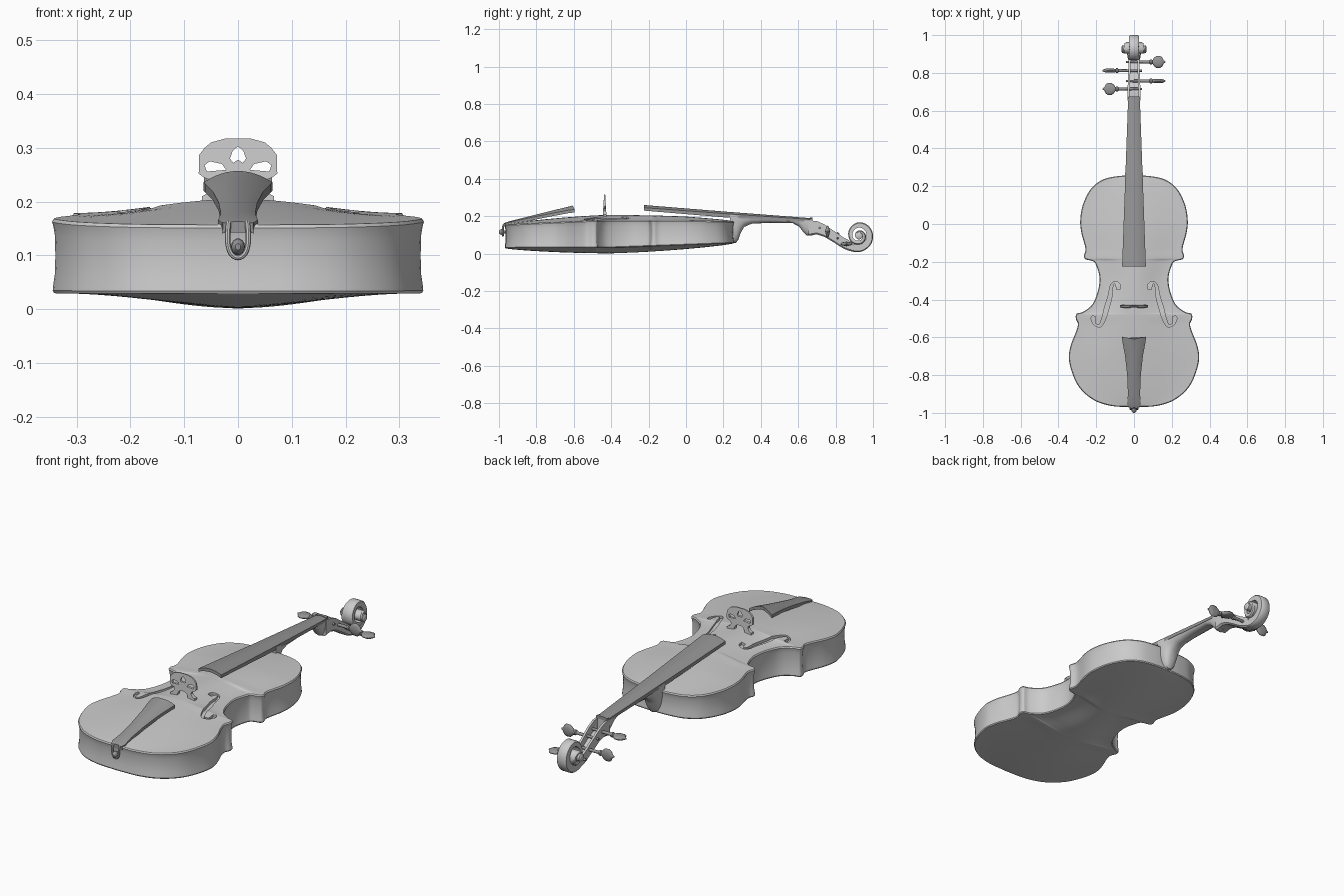
import bpy, bmesh, math
from mathutils import Vector

if "Cube" in bpy.data.objects:
    bpy.data.objects.remove(bpy.data.objects["Cube"])

dark = bpy.data.materials.new("dark_wood")
dark.diffuse_color = (0.3, 0.3, 0.3, 1)
dark.use_nodes = True
dark.node_tree.nodes["Principled BSDF"].inputs["Base Color"].default_value = dark.diffuse_color


def smooth(obj, angle=40):
    bpy.ops.object.select_all(action='DESELECT')
    obj.select_set(True)
    bpy.context.view_layer.objects.active = obj
    bpy.ops.object.shade_smooth_by_angle(angle=math.radians(angle))


def loft(name, rows, caps=True, mat=None, angle=40):
    """Skin a list of closed rings."""
    bm = bmesh.new()
    rings = [[bm.verts.new(p) for p in row] for row in rows]
    n = len(rows[0])
    for a, b in zip(rings, rings[1:]):
        for i in range(n):
            j = (i + 1) % n
            bm.faces.new((a[i], a[j], b[j], b[i]))
    if caps:
        bm.faces.new(rings[0])
        bm.faces.new(rings[-1])
    bmesh.ops.remove_doubles(bm, verts=bm.verts, dist=1e-5)
    bmesh.ops.recalc_face_normals(bm, faces=bm.faces)
    me = bpy.data.meshes.new(name)
    bm.to_mesh(me)
    bm.free()
    obj = bpy.data.objects.new(name, me)
    bpy.context.collection.objects.link(obj)
    if mat:
        me.materials.append(mat)
    smooth(obj, angle)
    return obj


def spline(pts, steps):
    """Catmull-Rom through points of any dimension."""
    p = [Vector(q) for q in pts]
    p = [p[0] * 2 - p[1]] + p + [p[-1] * 2 - p[-2]]
    out = []
    for i in range(1, len(p) - 2):
        a, b, c, d = p[i - 1:i + 3]
        for s in range(steps):
            t = s / steps
            out.append((b * 2 + (c - a) * t + (a * 2 - b * 5 + c * 4 - d) * t * t
                        + (b * 3 - a - c * 3 + d) * t ** 3) / 2)
    return out + [p[-2]]


def interp(keys, x):
    for (x0, v0), (x1, v1) in zip(keys, keys[1:]):
        if x <= x1:
            return v0 + (v1 - v0) * max(0, (x - x0) / (x1 - x0))
    return keys[-1][1]


# Body: half outline, arched top and back, slightly hollow ribs
half = [(0, -.97), (.12, -.963), (.22, -.928), (.30, -.85), (.343, -.73), (.337, -.65), (.307, -.57),
        (.297, -.53), (.308, -.50), (.303, -.475), (.27, -.465), (.22, -.425), (.19, -.35), (.183, -.28),
        (.203, -.212), (.22, -.196), (.255, -.187), (.265, -.168), (.257, -.13), (.28, -.04), (.284, .03),
        (.268, .11), (.225, .19), (.16, .237), (.08, .254), (0, .257)]
outline = spline(half, 5)
RIM = [(-.97, .157), (-.72, .168), (-.48, .179), (.0, .179), (.257, .173)]
EDGE = [(-.97, .029), (-.4, .031), (-.1, .042), (.257, .055)]
WIDTH = [(p.y, p.x) for p in outline]


def bulge(y):
    return max(0, math.sin(math.pi * min(1, max(0, (y + .97) / 1.227)))) ** .7


def top_z(x, y, w):
    u = min(1, abs(x) / w) if w > 1e-6 else 1
    return interp(RIM, y) + .027 * bulge(y) * math.cos(u * math.pi / 2) ** 2


rows = []
for i, p in enumerate(outline):
    t = outline[min(i + 1, len(outline) - 1)] - outline[max(i - 1, 0)]
    nrm = Vector((t.y, -t.x)).normalized()
    if i in (0, len(outline) - 1):
        nrm = Vector((0, -1 if i == 0 else 1))
    lo, hi = interp(EDGE, p.y), interp(RIM, p.y)

    def rib(d, z):
        q = p - nrm * d
        return Vector((max(q.x, 0), q.y, z))
    right = [rib(.004, lo), rib(.001, lo + .005), rib(.002, lo + .015), rib(.005, lo + .035),
             rib(.006, (lo + hi) / 2), rib(.005, hi - .03), rib(.002, hi - .013), rib(0, hi - .006), rib(.004, hi)]
    left = [Vector((-v.x, v.y, v.z)) for v in reversed(right)]
    e = right[0]
    us = [1 - k / 12 for k in range(1, 24)]
    top = [Vector((e.x * u, e.y, top_z(e.x * u, p.y, e.x))) for u in us]
    back = [Vector((-e.x * u, e.y, lo - .0295 * bulge(p.y) * math.cos(u * math.pi / 2) ** 2)) for u in us]
    rows.append(right + top + left + back)
body = loft("body", rows, caps=False)

# Sound holes: S-shaped grooves cut in the top
fpath = [(.082, -.345, .011), (.085, -.322, .011), (.104, -.31, .005), (.119, -.33, .007), (.126, -.38, .010),
         (.143, -.44, .012), (.160, -.50, .010), (.180, -.538, .007), (.208, -.53, .005), (.216, -.502, .011),
         (.212, -.488, .008)]
fp = spline(fpath, 5)
for side in (1, -1):
    rows = []
    for i, p in enumerate(fp):
        t = fp[min(i + 1, len(fp) - 1)] - fp[max(i - 1, 0)]
        n = Vector((-t.y, t.x)).normalized() * p.z
        z = top_z(p.x, p.y, interp(WIDTH, p.y))
        rows.append([(side * (p.x + s * n.x), p.y + s * n.y, z + h)
                     for s, h in ((1, .02), (-1, .02), (-1, -.012), (1, -.012))])
    cutter = loft("sound_hole_cutter", rows)
    cutter.hide_render = True
    m = body.modifiers.new("sound_hole", 'BOOLEAN')
    m.operation, m.object, m.solver = 'DIFFERENCE', cutter, 'EXACT'
    bpy.context.view_layer.objects.active = body
    bpy.ops.object.modifier_apply(modifier=m.name)
    bpy.data.objects.remove(cutter)
smooth(body, 35)


# Fingerboard and tailpiece: arched boards (y, half width, crown z, arch, thickness)
def board(name, stations, notch=0):
    rows = []
    for k, (y, w, z, arch, th) in enumerate(stations):
        u = [-1 + i / 6 for i in range(13)]
        dy = notch if k == len(stations) - 1 else 0
        up = [(w * s, y + dy * abs(s), z - arch * s * s) for s in u]
        down = [(w * s, y + dy * abs(s), z - th - arch * s * s) for s in reversed(u)]
        rows.append(up + down)
    return loft(name, rows, mat=dark)


board("fingerboard", [(-.225, .063, .260, .014, .016), (.22, .047, .224, .011, .020), (.665, .031, .190, .007, .014)])
board("tailpiece", [(-.972, .028, .163, .003, .012), (-.955, .037, .170, .004, .015), (-.90, .032, .184, .006, .016),
                    (-.80, .036, .209, .010, .016), (-.70, .047, .234, .015, .016), (-.625, .061, .252, .019, .016),
                    (-.61, .064, .257, .021, .016)], notch=.014)

# Neck with heel: D-shaped sections (y, bottom z, top z, half width)
neck = [(.235, .056, .208, .048), (.268, .058, .205, .047), (.28, .075, .204, .045), (.292, .11, .203, .043),
        (.31, .142, .202, .042), (.35, .160, .198, .040), (.45, .165, .192, .037), (.57, .163, .184, .033),
        (.605, .145, .181, .032), (.63, .112, .179, .032), (.648, .096, .178, .033), (.675, .096, .177, .033)]
rows = []
for y, lo, hi, w in neck:
    a = [math.pi * i / 16 for i in range(17)]
    rows.append([(w * math.copysign(abs(math.cos(t)) ** .8, math.cos(t)), y, hi - (hi - lo) * math.sin(t)) for t in a])
loft("neck", rows)

# Pegbox: open U-shaped trough
rows = []
for y, lo, hi, w in [(.655, .096, .178, .034), (.70, .103, .174, .034), (.74, .090, .156, .033), (.79, .060, .122, .031),
                     (.84, .028, .088, .029), (.87, .016, .072, .028), (.895, .010, .058, .027)]:
    i, f = w - .011, lo + .022
    rows.append([(w, y, hi), (w, y, lo + .008), (w - .008, y, lo), (-w + .008, y, lo), (-w, y, lo + .008), (-w, y, hi),
                 (-i, y, hi), (-i, y, f), (i, y, f), (i, y, hi)])
loft("pegbox", rows)

# Scroll: spiral that narrows in radius while it widens sideways
R = [(-120, .092), (-60, .081), (0, .075), (90, .073), (180, .057), (270, .046), (360, .037), (450, .029), (560, .02)]
W = [(-120, .027), (90, .025), (180, .031), (270, .040), (360, .049), (560, .062)]
T = [(-120, .046), (0, .034), (180, .022), (560, .016)]
rows = []
for d in range(-120, 561, 10):
    a, r, w, t = math.radians(d), interp(R, d), interp(W, d), interp(T, d)
    sec = [(w - .006, r), (w, r - .005), (w, r - t), (-w, r - t), (-w, r - .005), (-w + .006, r)]
    rows.append([(x, .925 + q * math.cos(a), .095 + q * math.sin(a)) for x, q in sec])
loft("scroll", rows)


def ellipse_rows(stations, place, n=16):
    return [[place(s, a * math.cos(2 * math.pi * i / n), b * math.sin(2 * math.pi * i / n)) for i in range(n)]
            for s, a, b in stations]


loft("scroll_eye", ellipse_rows([(-.066, .014, .014), (-.062, .019, .019), (.062, .019, .019), (.066, .014, .014)],
                                lambda s, a, b: (s, .925 + a, .095 + b)))

# Pegs: turned shaft, collar and flat thumb head
peg = [(-.042, .006, .006), (.082, .008, .008), (.086, .013, .013), (.094, .013, .013), (.098, .009, .008),
       (.106, .022, .010), (.118, .031, .010), (.138, .032, .011), (.150, .024, .010), (.156, .010, .008),
       (.161, .006, .006), (.166, .003, .003)]
for y, z, side, flat in [(.715, .138, -1, True), (.757, .118, 1, False), (.812, .083, -1, False), (.858, .052, 1, True)]:
    def place(s, a, b):
        return (side * s, y + (a if flat else b), z + (b if flat else a))
    loft("tuning_peg", ellipse_rows(peg, place), mat=dark)


def curve(name, splines, dims='3D', **props):
    cu = bpy.data.curves.new(name, 'CURVE')
    cu.dimensions = dims
    for pts in splines:
        s = cu.splines.new('POLY')
        s.points.add(len(pts) - 1)
        for q, p in zip(s.points, pts):
            q.co = (p[0], p[1], p[2] if len(p) > 2 else 0, 1)
        s.use_cyclic_u = dims == '2D'
    for k, v in props.items():
        setattr(cu, k, v)
    obj = bpy.data.objects.new(name, cu)
    bpy.context.collection.objects.link(obj)
    bpy.ops.object.select_all(action='DESELECT')
    obj.select_set(True)
    bpy.context.view_layer.objects.active = obj
    bpy.ops.object.convert(target='MESH')
    return bpy.context.view_layer.objects.active


# Bridge: pierced outline, thinner towards the top
edge = [(.025, .317), (.05, .310), (.062, .300), (.072, .287), (.073, .252), (.062, .244), (.05, .240), (.047, .228),
        (.054, .217), (.067, .210), (.067, .198), (.030, .200), (.029, .211), (.022, .224), (.010, .231)]
heart = [(0, .303), (.010, .294), (.015, .280), (.009, .272), (0, .278), (-.009, .272), (-.015, .280), (-.010, .294)]
slot = [(.022, .259), (.058, .256), (.062, .268), (.052, .275), (.030, .270)]
mirror = lambda pts: [(-x, z) for x, z in reversed(pts)]
bridge = curve("bridge", [edge + mirror(edge), heart, slot, mirror(slot)], '2D', fill_mode='BOTH', extrude=.01)
for v in bridge.data.vertices:
    x, z, d = v.co
    v.co = (x, -.435 - d * (1 - .7 * (z - .198) / .12), z)
smooth(bridge, 30)

# End button, tail loop and saddle
loft("end_button", ellipse_rows([(-.95, .008, .008), (-.975, .009, .009), (-.978, .013, .016), (-.992, .012, .014),
                                 (-1.0, .005, .006)], lambda s, a, b: (a, s, .116 + b)), mat=dark)
loop = [(.016, -.955, .162), (.018, -.975, .155), (.019, -.979, .125), (.013, -.979, .104), (0, -.979, .096)]
loop += [(-x, y, z) for x, y, z in reversed(loop[:-1])]
smooth(curve("tail_loop", [spline(loop, 4)], bevel_depth=.005, bevel_resolution=2, use_fill_caps=True))
board("saddle", [(-.971, .03, .163, .002, .02), (-.955, .03, .165, .002, .02)])
board("nut", [(.662, .031, .192, .004, .016), (.676, .030, .192, .004, .016)])
